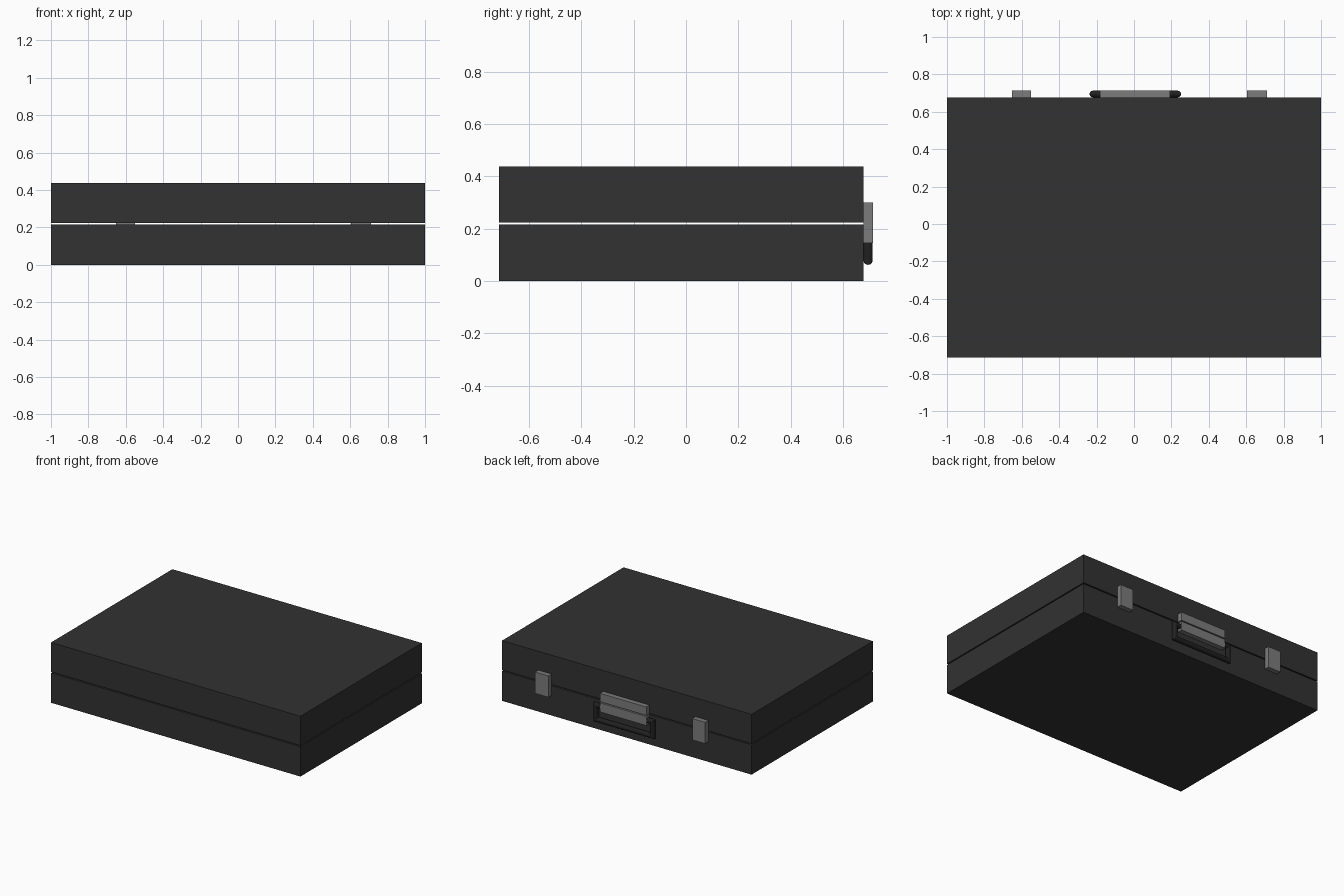
import bpy, bmesh
from math import cos, sin, pi
from mathutils import Vector

if "Cube" in bpy.data.objects:
    bpy.data.objects.remove(bpy.data.objects["Cube"])


def material(name, v):
    m = bpy.data.materials.new(name)
    m.diffuse_color = (v, v, v, 1)
    m.use_nodes = True
    m.node_tree.nodes["Principled BSDF"].inputs["Base Color"].default_value = m.diffuse_color
    return m


LEATHER = material("black_leather", 0.032)
METAL = material("grey_metal", 0.2)
GRIP = material("black_grip", 0.015)


def add_object(name, bm, mat):
    bmesh.ops.recalc_face_normals(bm, faces=bm.faces)
    me = bpy.data.meshes.new(name)
    bm.to_mesh(me)
    bm.free()
    me.materials.append(mat)
    ob = bpy.data.objects.new(name, me)
    bpy.context.collection.objects.link(ob)
    return ob


def box(name, x, y, z, mat):
    bm = bmesh.new()
    bmesh.ops.create_cube(bm, size=1)
    for v in bm.verts:
        for i, (lo, hi) in enumerate((x, y, z)):
            v.co[i] = lo if v.co[i] < 0 else hi
    return add_object(name, bm, mat)


def tube(name, path, y, r, sides, mat):
    """Round bar along an (x, z) path, with mitred corners."""
    pts = [Vector(p) for p in path]
    dirs = [(b - a).normalized() for a, b in zip(pts, pts[1:])]
    norms = [Vector((-d.y, d.x)) for d in dirs]
    bm = bmesh.new()
    rings = []
    for i, p in enumerate(pts):
        a, b = norms[max(i - 1, 0)], norms[min(i, len(norms) - 1)]
        n = (a + b) / (1 + a.dot(b))
        ring = []
        for k in range(sides):
            t = 2 * pi * k / sides
            q = p + n * r * cos(t)
            ring.append(bm.verts.new((q.x, y + r * sin(t), q.y)))
        rings.append(ring)
    for r0, r1 in zip(rings, rings[1:]):
        for k in range(sides):
            j = (k + 1) % sides
            bm.faces.new((r0[k], r0[j], r1[j], r1[k]))
    bm.faces.new(rings[0])
    bm.faces.new(rings[-1])
    return add_object(name, bm, mat)


BACK, OUT = 0.677, 0.713
LOW, HIGH, TOP = 0.216, 0.224, 0.437

# two halves of the case with a thin seam between them
box("case_base", (-1, 1), (-0.713, BACK), (0, LOW), LEATHER)
box("case_lid", (-1, 1), (-0.713, BACK), (HIGH, TOP), LEATHER)

# latches bridging the seam
for name, x0, x1 in (("latch_left", -0.653, -0.55), ("latch_right", 0.605, 0.711)):
    box(name, (x0, x1), (BACK, OUT), (0.145, 0.3), METAL)

# handle mount, split at the seam
box("handle_mount_lower", (-0.181, 0.192), (BACK, OUT), (0.15, LOW), METAL)
box("handle_mount_upper", (-0.181, 0.192), (BACK, OUT), (HIGH, 0.285), METAL)

# folded-down carrying handle
R = 0.0178
xl, xr, zt, zb = -0.238 + R, 0.252 - R, 0.183, 0.062 + R
handle = tube("carrying_handle",
              [(-0.17, zt), (xl, zt), (xl, zb), (xr, zb), (xr, zt), (0.18, zt)],
              (BACK + OUT) / 2, R, 12, GRIP)
